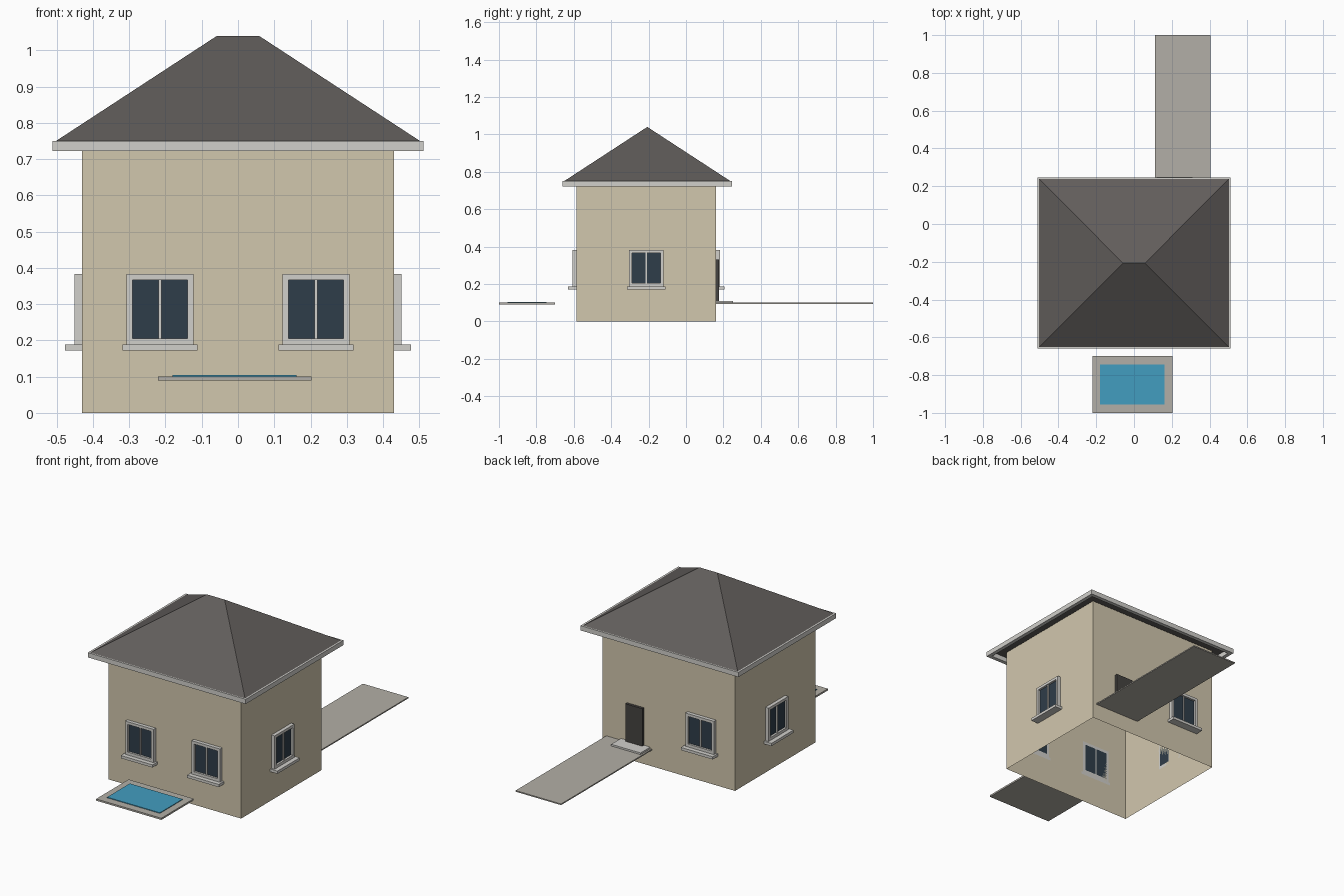
import bpy
import bmesh
from math import radians
from mathutils import Matrix, Vector

cube = bpy.data.objects.get("Cube")
if cube:
    bpy.data.objects.remove(cube, do_unlink=True)


def material(name, rgb):
    m = bpy.data.materials.new(name)
    m.use_nodes = True
    colour = (*rgb, 1)
    m.diffuse_color = colour
    m.node_tree.nodes["Principled BSDF"].inputs["Base Color"].default_value = colour
    return m


WALL = material("cream render", (0.64, 0.57, 0.42))
TRIM = material("pale trim", (0.64, 0.63, 0.60))
ROOF = material("dark roof", (0.12, 0.11, 0.105))
GLASS = material("window glass", (0.028, 0.047, 0.067))
DOOR = material("door grey", (0.06, 0.056, 0.053))
PAVING = material("paving", (0.45, 0.43, 0.385))
WATER = material("pool water", (0.055, 0.34, 0.53))


def finish(name, bm, mat, matrix=Matrix()):
    mesh = bpy.data.meshes.new(name)
    bm.to_mesh(mesh)
    bm.free()
    mesh.materials.append(mat)
    ob = bpy.data.objects.new(name, mesh)
    ob.matrix_world = matrix
    bpy.context.collection.objects.link(ob)
    return ob


def add_box(bm, x, y, z):
    """Box from (min, max) ranges on each axis."""
    size = Matrix.Diagonal((x[1] - x[0], y[1] - y[0], z[1] - z[0], 1))
    centre = Vector((sum(x) / 2, sum(y) / 2, sum(z) / 2))
    return bmesh.ops.create_cube(bm, size=1, matrix=Matrix.Translation(centre) @ size)


def boxes(name, mat, *ranges, matrix=Matrix()):
    bm = bmesh.new()
    for r in ranges:
        add_box(bm, *r)
    return finish(name, bm, mat, matrix)


HALF_X, FRONT, BACK = 0.43, -0.585, 0.16
MID_Y = (FRONT + BACK) / 2

# Wall shell, open underneath and under the roof
bm = bmesh.new()
add_box(bm, (-HALF_X, HALF_X), (FRONT, BACK), (0, 0.745))
bm.normal_update()
bmesh.ops.delete(bm, geom=[f for f in bm.faces if abs(f.normal.z) > 0.5], context="FACES_ONLY")
finish("walls", bm, WALL)

# Hipped roof: a box whose top is squeezed into a short ridge
EAVE_X, EAVE_Y, RIDGE_X = 0.502, 0.445, 0.058
RIDGE_Y = -0.207
bm = bmesh.new()
add_box(bm, (-EAVE_X, EAVE_X), (RIDGE_Y - EAVE_Y, RIDGE_Y + EAVE_Y), (0.75, 1.04))
for v in bm.verts:
    if v.co.z > 1:
        v.co.x = RIDGE_X if v.co.x > 0 else -RIDGE_X
        v.co.y = RIDGE_Y
bmesh.ops.remove_doubles(bm, verts=bm.verts, dist=0.001)
finish("roof", bm, ROOF)

# Fascia ring round the eaves
OX, Y0, Y1, T = 0.512, -0.66, 0.246, 0.022
Z = (0.722, 0.75)
boxes("fascia", TRIM,
      ((-OX, OX), (Y0, Y0 + T), Z),
      ((-OX, OX), (Y1 - T, Y1), Z),
      ((-OX, -OX + T), (Y0 + T, Y1 - T), Z),
      ((OX - T, OX), (Y0 + T, Y1 - T), Z))


def window(name, x, y, angle):
    """Two-pane window; local -y points out of the wall."""
    place = Matrix.Translation((x, y, 0)) @ Matrix.Rotation(radians(angle), 4, "Z")
    w, g, bar = 0.092, 0.076, 0.004
    low, high, g_low, g_high = 0.188, 0.383, 0.205, 0.367
    depth = (-0.021, 0)
    boxes(name + "_frame", TRIM,
          ((-w, -g), depth, (low, high)),
          ((g, w), depth, (low, high)),
          ((-g, g), depth, (low, g_low)),
          ((-g, g), depth, (g_high, high)),
          ((-bar, bar), (-0.016, 0), (g_low, g_high)), matrix=place)
    boxes(name + "_sill", TRIM, ((-0.103, 0.103), (-0.047, 0), (0.172, low)), matrix=place)
    boxes(name + "_glass", GLASS,
          ((-g, -bar), (-0.009, 0), (g_low, g_high)),
          ((bar, g), (-0.009, 0), (g_low, g_high)), matrix=place)


# Windows on all four walls
window("front_window_right", -0.215, FRONT, 0)
window("front_window_left", 0.215, FRONT, 0)
window("side_window_left", HALF_X, MID_Y, 90)
window("side_window_right", -HALF_X, MID_Y, -90)
window("back_window", -0.215, BACK, 180)

# Back door, doorstep and path
boxes("back_door", DOOR, ((0.16, 0.27), (BACK, 0.176), (0.11, 0.33)))
boxes("doorstep", TRIM, ((0.12, 0.31), (BACK, 0.25), (0.1, 0.11)))
boxes("path", PAVING, ((0.11, 0.405), (BACK, 1.0), (0.093, 0.1)))

# Pool with paved surround
boxes("pool_surround", PAVING, ((-0.22, 0.203), (-1.0, -0.7), (0.09, 0.1)))
boxes("pool_water", WATER, ((-0.18, 0.162), (-0.955, -0.745), (0.1, 0.104)))
